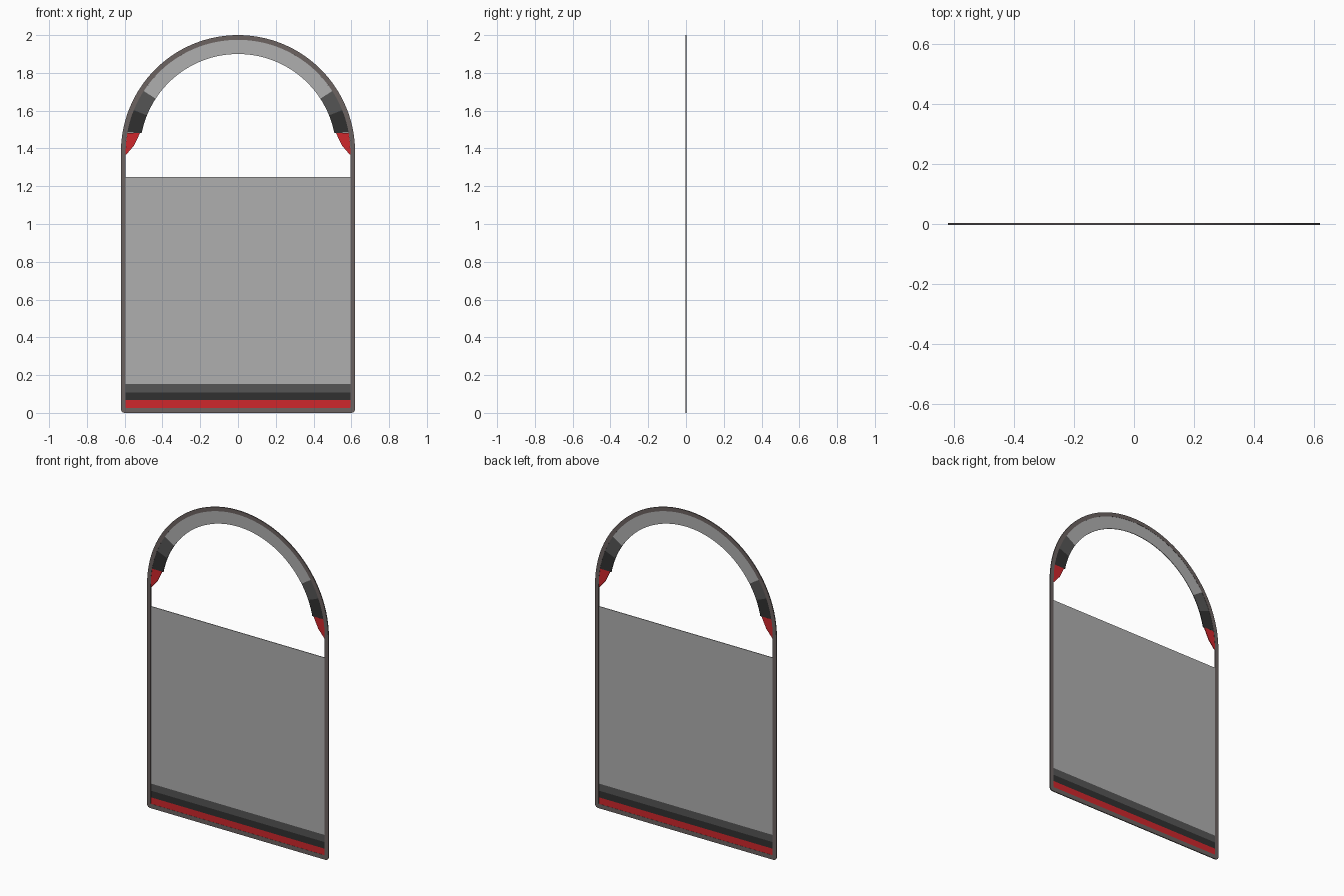
import bpy, bmesh
from math import sin, cos, radians

if "Cube" in bpy.data.objects:
    bpy.data.objects.remove(bpy.data.objects["Cube"])

CZ = 1.38          # centre height of the arch
R_OUT, R_FRAME, R_IN = 0.62, 0.595, 0.52


def material(name, rgb):
    m = bpy.data.materials.new(name)
    m.diffuse_color = (*rgb, 1)
    m.use_nodes = True
    m.node_tree.nodes["Principled BSDF"].inputs["Base Color"].default_value = m.diffuse_color
    return m


FRAME = material("frame_brown", (0.15, 0.125, 0.12))
RED = material("red", (0.62, 0.02, 0.025))
BLACK = material("charcoal", (0.03, 0.03, 0.03))
DARK = material("dark_grey", (0.09, 0.09, 0.09))
LIGHT = material("light_grey", (0.43, 0.43, 0.43))


def strip(name, edge_a, edge_b, mat, t, closed=False):
    """Thin flat strip of quads between two matching (x, z) edges."""
    bm = bmesh.new()
    rows = [[bm.verts.new((x, y, z)) for x, z in e]
            for e, y in ((edge_a, -t), (edge_b, -t), (edge_b, t), (edge_a, t))]
    n = len(edge_a)
    for i in range(n if closed else n - 1):
        j = (i + 1) % n
        for k in range(4):
            r, s = rows[k], rows[(k + 1) % 4]
            bm.faces.new((r[i], r[j], s[j], s[i]))
    if not closed:
        bm.faces.new([r[0] for r in rows])
        bm.faces.new([r[-1] for r in rows])
    bmesh.ops.remove_doubles(bm, verts=bm.verts, dist=1e-5)
    bmesh.ops.recalc_face_normals(bm, faces=bm.faces)
    me = bpy.data.meshes.new(name)
    bm.to_mesh(me)
    bm.free()
    me.materials.append(mat)
    ob = bpy.data.objects.new(name, me)
    bpy.context.collection.objects.link(ob)
    return ob


def arc(cx, cz, r, a0, a1, n):
    return [(cx + r * cos(radians(a0 + (a1 - a0) * i / n)),
             cz + r * sin(radians(a0 + (a1 - a0) * i / n))) for i in range(n + 1)]


def outline(half, z0, r):
    """Arched door shape with small rounded bottom corners."""
    return (arc(0, CZ, half, 0, 180, 64)
            + arc(-half + r, z0 + r, r, 180, 270, 5)
            + arc(half - r, z0 + r, r, 270, 360, 5))


# Border running around the whole shape
strip("frame", outline(R_OUT, 0, 0.02), outline(R_FRAME, 0.027, 0.004), FRAME, 0.003, True)

# Lower panel and its stripes
for name, z0, z1, mat in (("bottom_red_stripe", 0.027, 0.067, RED),
                          ("bottom_black_stripe", 0.067, 0.108, BLACK),
                          ("bottom_dark_stripe", 0.108, 0.152, DARK),
                          ("main_panel", 0.152, 1.248, LIGHT)):
    strip(name, [(-R_FRAME, z0), (R_FRAME, z0)], [(-R_FRAME, z1), (R_FRAME, z1)], mat, 0.002)

# Arch band crown
strip("arch_crown", arc(0, CZ, R_FRAME, 33, 147, 40), arc(0, CZ, R_IN, 33, 147, 40), LIGHT, 0.002)

# Arch band ends, mirrored left and right
tip_out = [(0.586, 1.483), (0.594, 1.42), (0.595, 1.367)]
tip_in = [(0.518, 1.483), (0.55, 1.416), (0.592, 1.367)]
for side, s in (("right", 1), ("left", -1)):
    for name, a, b, mat in (
            ("dark_band", arc(0, CZ, R_FRAME, 22, 33, 6), arc(0, CZ, R_IN, 22, 33, 6), DARK),
            ("black_band", arc(0, CZ, R_FRAME, 10, 22, 6), arc(0, CZ, R_IN, 11.4, 22, 6), BLACK),
            ("red_tip", tip_out, tip_in, RED)):
        strip(f"{side}_{name}", [(s * x, z) for x, z in a], [(s * x, z) for x, z in b], mat, 0.002)
